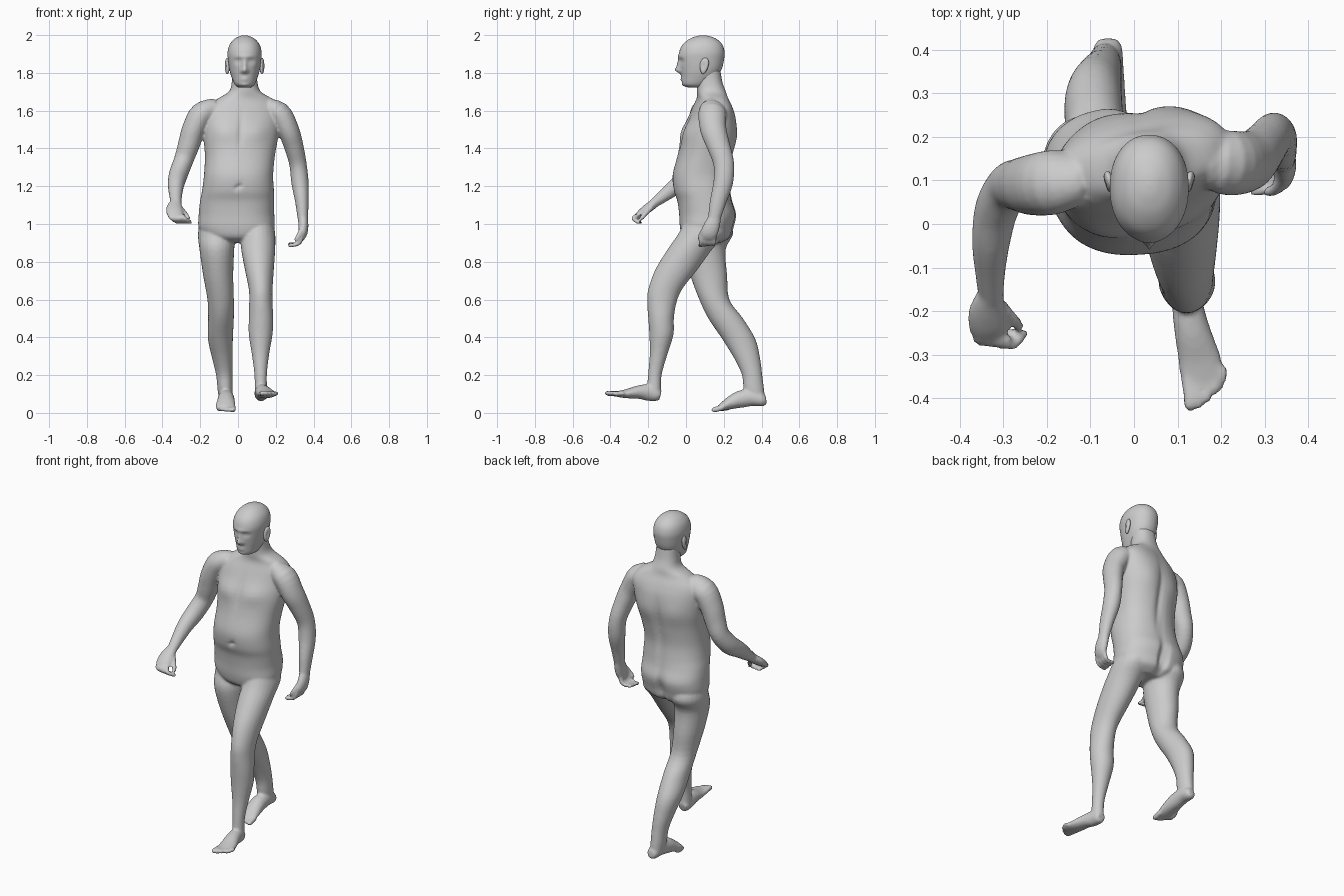
import bpy, bmesh
from math import sin, cos, pi, exp, radians, copysign
from mathutils import Vector


def spline(pts, steps):
    """Catmull-Rom through stations of any number of components."""
    out, n = [], len(pts)
    for i in range(n - 1):
        p0, p1, p2, p3 = pts[max(i - 1, 0)], pts[i], pts[i + 1], pts[min(i + 2, n - 1)]
        for k in range(steps):
            t = k / steps
            out.append([0.5 * (2 * b + (c - a) * t + (2 * a - 5 * b + 4 * c - d) * t * t
                               + (3 * b - a - 3 * c + d) * t ** 3)
                        for a, b, c, d in zip(p0, p1, p2, p3)])
    return out + [list(pts[-1])]


def loft(bm, stations, segs=20, steps=4, flat=False, power=2.0):
    """Skin rings (x, y, z, half width, half depth[, turn]); flat keeps rings level."""
    path = spline(stations, steps)
    rings = []
    for i, s in enumerate(path):
        if flat:
            a = radians(s[5]) if len(s) > 5 else 0
            u, v = Vector((cos(a), sin(a), 0)), Vector((-sin(a), cos(a), 0))
        else:
            t = (Vector(path[min(i + 1, len(path) - 1)][:3]) - Vector(path[max(i - 1, 0)][:3])).normalized()
            ref = Vector((1, 0, 0))
            u = (ref - t * ref.dot(t)).normalized()
            v = t.cross(u)
        ring = []
        for k in range(segs):
            c, q = cos(2 * pi * k / segs), sin(2 * pi * k / segs)
            c, q = (copysign(abs(w) ** (2 / power), w) for w in (c, q))
            ring.append(bm.verts.new(Vector(s[:3]) + u * c * s[3] + v * q * s[4]))
        rings.append(ring)
    for r0, r1 in zip(rings, rings[1:]):
        for k in range(segs):
            j = (k + 1) % segs
            bm.faces.new((r0[k], r0[j], r1[j], r1[k]))
    bm.faces.new(rings[0])
    bm.faces.new(rings[-1])
    return [v for r in rings for v in r]


def sculpt(verts, mid_y, bumps):
    """Push front (side -1) or back (side 1) in y by soft bumps."""
    for v in verts:
        x, y, z = v.co
        for side, bx, bz, sx, sz, dy in bumps:
            if (y - mid_y) * side > 0:
                v.co.y += dy * exp(-((x - bx) / sx) ** 2 - ((z - bz) / sz) ** 2)


def digit(bm, pts, r):
    """Finger or toe: a tapering tube with a rounded tip."""
    a, b, c = (Vector(p) for p in pts)
    end = c + (c - b).normalized() * r * 0.8
    loft(bm, [(*a, r, r), (*b, r, r), (*c, r * 0.9, r * 0.9), (*end, r * 0.35, r * 0.35)], 10, 3)


def make_object(name, bm):
    bmesh.ops.recalc_face_normals(bm, faces=bm.faces)
    me = bpy.data.meshes.new(name)
    bm.to_mesh(me)
    bm.free()
    me.shade_smooth()
    ob = bpy.data.objects.new(name, me)
    bpy.context.collection.objects.link(ob)
    return ob


body = bmesh.new()

# Torso and neck, hips and shoulders turned against each other
torso = loft(body, [
    (-.005, .11, .90, .11, .08, -6), (-.005, .11, .93, .165, .125, -6),
    (-.008, .11, .98, .20, .14, -6), (-.008, .115, 1.05, .20, .15, -5),
    (-.005, .10, 1.12, .196, .145, -3), (0, .085, 1.18, .19, .15, 0),
    (.003, .08, 1.26, .183, .15, 4), (.01, .10, 1.36, .185, .143, 8),
    (.015, .12, 1.46, .198, .138, 11), (.02, .135, 1.55, .203, .12, 12),
    (.028, .14, 1.61, .198, .10, 12), (.036, .14, 1.66, .15, .08, 11),
    (.036, .135, 1.70, .085, .076, 6), (.035, .125, 1.75, .068, .068, 0),
    (.035, .115, 1.82, .064, .066, 0)], 56, 4, True, 2.3)
sculpt(torso, .1, [
    (-1, -.07, 1.49, .07, .05, -.014), (-1, .10, 1.49, .07, .05, -.014),
    (-1, .015, 1.48, .014, .10, .008), (-1, 0, 1.20, .013, .014, .016),
    (1, .015, 1.36, .022, .18, -.016), (1, -.005, .98, .02, .09, -.035),
    (1, -.09, 1.46, .06, .07, .008), (1, .10, 1.46, .06, .07, .008)])

# Forward leg
loft(body, [
    (.10, .10, 1.03, .08, .10), (.105, .085, .95, .092, .125), (.107, .02, .865, .090, .118),
    (.113, -.05, .76, .077, .112), (.120, -.11, .655, .063, .090), (.121, -.128, .58, .062, .077),
    (.122, -.132, .50, .065, .068), (.120, -.13, .415, .063, .064), (.119, -.145, .31, .046, .047),
    (.120, -.165, .20, .033, .036), (.122, -.17, .10, .034, .038)], 24, 4, True)
# Trailing leg
loft(body, [
    (-.11, .12, 1.03, .085, .10), (-.112, .13, .95, .10, .12), (-.112, .10, .865, .092, .11),
    (-.105, .12, .73, .080, .098), (-.092, .15, .60, .070, .080), (-.090, .21, .50, .068, .092),
    (-.093, .28, .39, .066, .088), (-.082, .325, .285, .054, .068), (-.072, .35, .20, .044, .054),
    (-.068, .36, .12, .040, .054), (-.066, .375, .07, .034, .042)], 24, 4, True)

# Feet, each with five toes
loft(body, [
    (.12, -.135, .093, .024, .026), (.121, -.155, .098, .033, .037), (.125, -.20, .108, .037, .044),
    (.135, -.25, .110, .042, .036), (.150, -.31, .102, .049, .025), (.158, -.355, .100, .052, .017),
    (.160, -.382, .100, .046, .012)], 20)
loft(body, [
    (-.06, .425, .068, .020, .022), (-.06, .405, .068, .033, .034), (-.062, .35, .080, .039, .044),
    (-.063, .29, .073, .044, .046), (-.064, .24, .055, .049, .036), (-.066, .20, .036, .053, .024),
    (-.067, .175, .024, .048, .015)], 20)
for i in range(5):
    r = .0155 - .0015 * i
    x, tip = .125 + .0195 * i, -.418 + .004 * i * i
    digit(body, [(x, -.355 + .005 * i, .10), (x + .003, tip + .022, .103), (x + .003, tip, .104)], r)
    x, tip = -.026 - .0195 * i, .146 + .003 * i * i
    digit(body, [(x, tip + .05, .03), (x, tip + .022, .021), (x, tip, .016)], r)

# Forward arm, then the arm swung back
loft(body, [
    (-.12, .105, 1.595, .06, .07), (-.19, .095, 1.58, .066, .075), (-.235, .09, 1.50, .062, .070),
    (-.26, .09, 1.42, .058, .062), (-.287, .085, 1.34, .052, .055), (-.315, .035, 1.265, .050, .055),
    (-.328, -.04, 1.21, .044, .046), (-.33, -.11, 1.155, .035, .035), (-.328, -.17, 1.11, .028, .025)], 20)
loft(body, [
    (.14, .15, 1.60, .06, .07), (.215, .14, 1.585, .064, .075), (.265, .145, 1.50, .058, .070),
    (.293, .17, 1.42, .052, .062), (.317, .20, 1.32, .046, .055), (.328, .197, 1.22, .046, .052),
    (.338, .17, 1.12, .036, .044), (.343, .15, 1.03, .028, .034)], 20)

# Hands with curled fingers and thumbs
loft(body, [
    (-.328, -.155, 1.12, .028, .025), (-.337, -.20, 1.085, .043, .025),
    (-.335, -.235, 1.06, .045, .021), (-.328, -.258, 1.043, .040, .014)], 16)
loft(body, [
    (.343, .155, 1.04, .026, .033), (.346, .137, .99, .027, .043),
    (.343, .122, .95, .024, .045), (.335, .118, .922, .016, .040)], 16)
for i in range(4):
    x, y = -.363 + .023 * i, -.25 - .003 * i
    digit(body, [(x, y, 1.045), (x + .012, y - .022, 1.03), (x + .042, y + .008, 1.008)], .0115)
    y = .083 + .023 * i
    digit(body, [(.337, y, .93), (.320, y - .004, .895), (.272, y - .008, .886 + .003 * i)], .0115)
digit(body, [(-.305, -.185, 1.085), (-.28, -.215, 1.055), (-.264, -.235, 1.03)], .0135)
digit(body, [(.340, .105, .985), (.325, .080, .945), (.308, .074, .918)], .0135)

# Fuse the body into one skin
ob = make_object("body", body)
rm = ob.modifiers.new("fuse", 'REMESH')
rm.mode, rm.voxel_size, rm.use_smooth_shade = 'VOXEL', .0075, True
sm = ob.modifiers.new("soften", 'SMOOTH')
sm.factor, sm.iterations = .5, 4
bpy.context.view_layer.objects.active = ob
ob.select_set(True)
for m in ("fuse", "soften"):
    bpy.ops.object.modifier_apply(modifier=m)

# Head, with the face pushed out of the front
head = bmesh.new()
skull = loft(head, [
    (.035, .06, 1.722, .030, .045), (.035, .052, 1.738, .052, .068), (.035, .07, 1.78, .070, .093),
    (.035, .08, 1.82, .081, .109), (.035, .082, 1.87, .088, .119), (.035, .084, 1.91, .090, .120),
    (.035, .087, 1.95, .079, .105), (.035, .09, 1.98, .054, .071), (.035, .09, 1.995, .024, .032),
    (.035, .09, 1.999, .004, .005)], 64, 5, True, 2.15)
face = [(-1, .035, 1.814, .015, .016, -.026), (-1, .035, 1.842, .011, .026, -.014),
        (-1, .035, 1.775, .022, .006, -.007), (-1, .035, 1.762, .020, .006, -.007),
        (-1, .035, 1.735, .022, .012, -.006), (-1, .035, 1.886, .05, .010, -.005)]
for s in (-1, 1):
    face += [(-1, .035 + s * .034, 1.862, .018, .013, .013),
             (-1, .035 + s * .034, 1.861, .010, .006, -.006),
             (-1, .035 + s * .017, 1.809, .007, .008, -.007)]
sculpt(skull, .07, face)
make_object("head", head)

# Ears: flattened, tilted shells with a hollow
for s, name in ((-1, "left_ear"), (1, "right_ear")):
    ear = bmesh.new()
    bmesh.ops.create_uvsphere(ear, u_segments=20, v_segments=14, radius=1)
    for v in ear.verts:
        x, y, z = v.co
        dent = .6 * exp(-((y + .2) / .4) ** 2 - (z / .45) ** 2) if x > 0 else 0
        v.co = Vector((.035 + s * (.092 + .013 * (x - dent) + .004 * y),
                       .096 + .023 * y * (1 + .2 * z) + .006 * z, 1.837 + .043 * z))
    make_object(name, ear)
